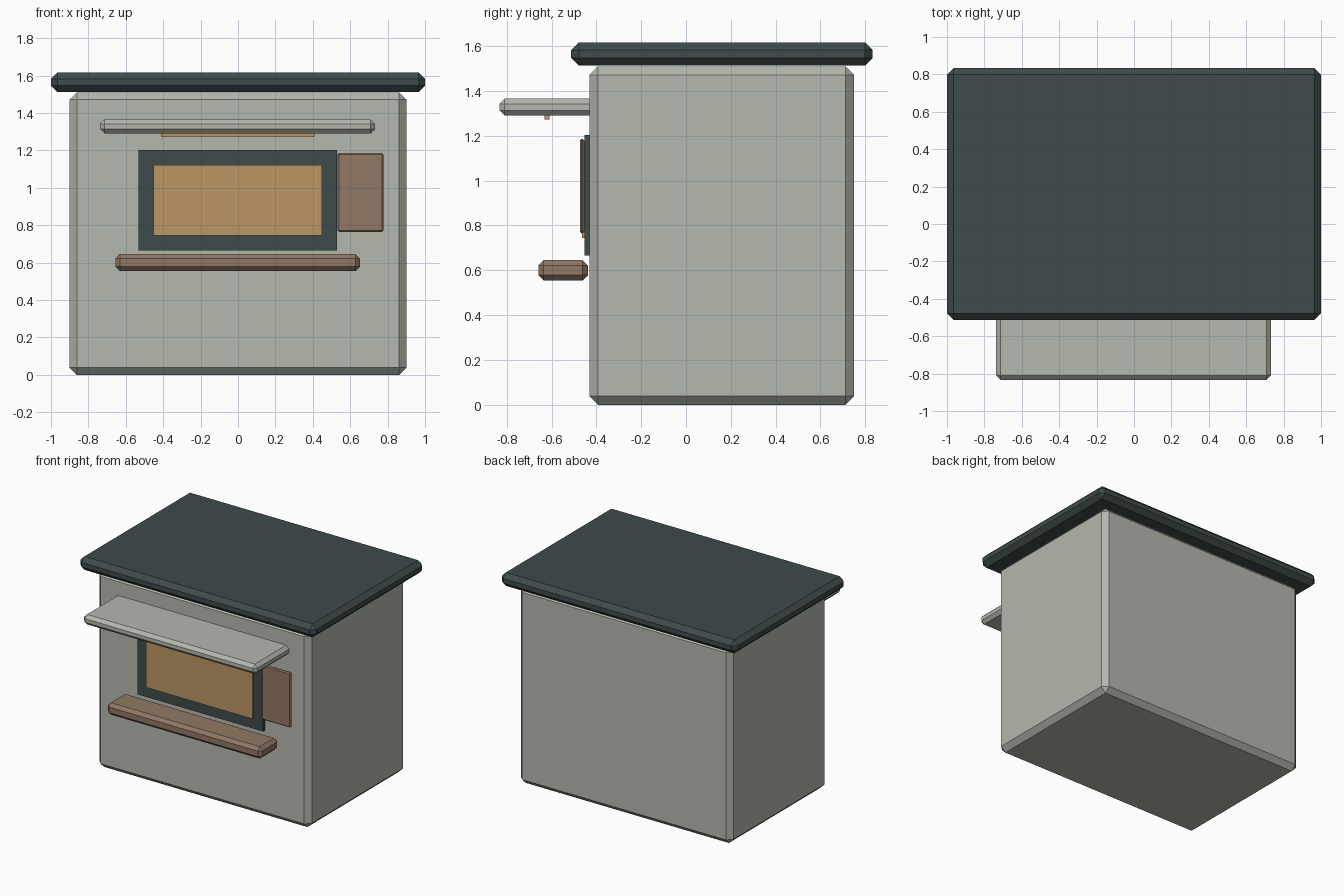
import bpy
import bmesh
from mathutils import Vector

if "Cube" in bpy.data.objects:
    bpy.data.objects.remove(bpy.data.objects["Cube"])


def material(name, color):
    m = bpy.data.materials.new(name)
    m.diffuse_color = (*color, 1)
    m.use_nodes = True
    m.node_tree.nodes["Principled BSDF"].inputs["Base Color"].default_value = m.diffuse_color
    return m


WALL = material("wall_paint", (0.46, 0.48, 0.42))
DARK = material("dark_trim", (0.05, 0.07, 0.07))
WOOD = material("wood", (0.28, 0.19, 0.13))
AMBER = material("amber", (0.50, 0.31, 0.13))


def box(name, x, y, z, mat, chamfer=0):
    """Box from (min, max) ranges, with an optional flat chamfer."""
    lo, hi = Vector((x[0], y[0], z[0])), Vector((x[1], y[1], z[1]))
    centre, size = (lo + hi) / 2, hi - lo
    bm = bmesh.new()
    bmesh.ops.create_cube(bm, size=1)
    bmesh.ops.scale(bm, vec=size, verts=bm.verts)
    if chamfer:
        bmesh.ops.bevel(bm, geom=bm.edges[:], offset=chamfer, segments=1,
                        affect='EDGES', profile=0.5)
    mesh = bpy.data.meshes.new(name)
    bm.to_mesh(mesh)
    bm.free()
    mesh.materials.append(mat)
    ob = bpy.data.objects.new(name, mesh)
    ob.location = centre
    bpy.context.collection.objects.link(ob)
    return ob


# Main booth and overhanging roof slab
box("booth_body", (-0.9, 0.9), (-0.43, 0.75), (0, 1.51), WALL, 0.038)
box("roof", (-1, 1), (-0.512, 0.833), (1.513, 1.616), DARK, 0.034)

# Serving window: frame, glowing panel and side shutter
box("window_frame", (-0.533, 0.53), (-0.453, -0.42), (0.666, 1.203), DARK)
box("window_panel", (-0.453, 0.449), (-0.464, -0.44), (0.744, 1.122), AMBER)
box("side_shutter", (0.531, 0.777), (-0.474, -0.453), (0.765, 1.186), WOOD, 0.008)

# Counter shelf, awning and the light strip under it
box("counter_shelf", (-0.656, 0.653), (-0.659, -0.438), (0.554, 0.645), WOOD, 0.024)
box("awning", (-0.737, 0.733), (-0.833, -0.39), (1.29, 1.366), WALL, 0.024)
box("light_strip", (-0.412, 0.408), (-0.632, -0.61), (1.272, 1.295), AMBER)
